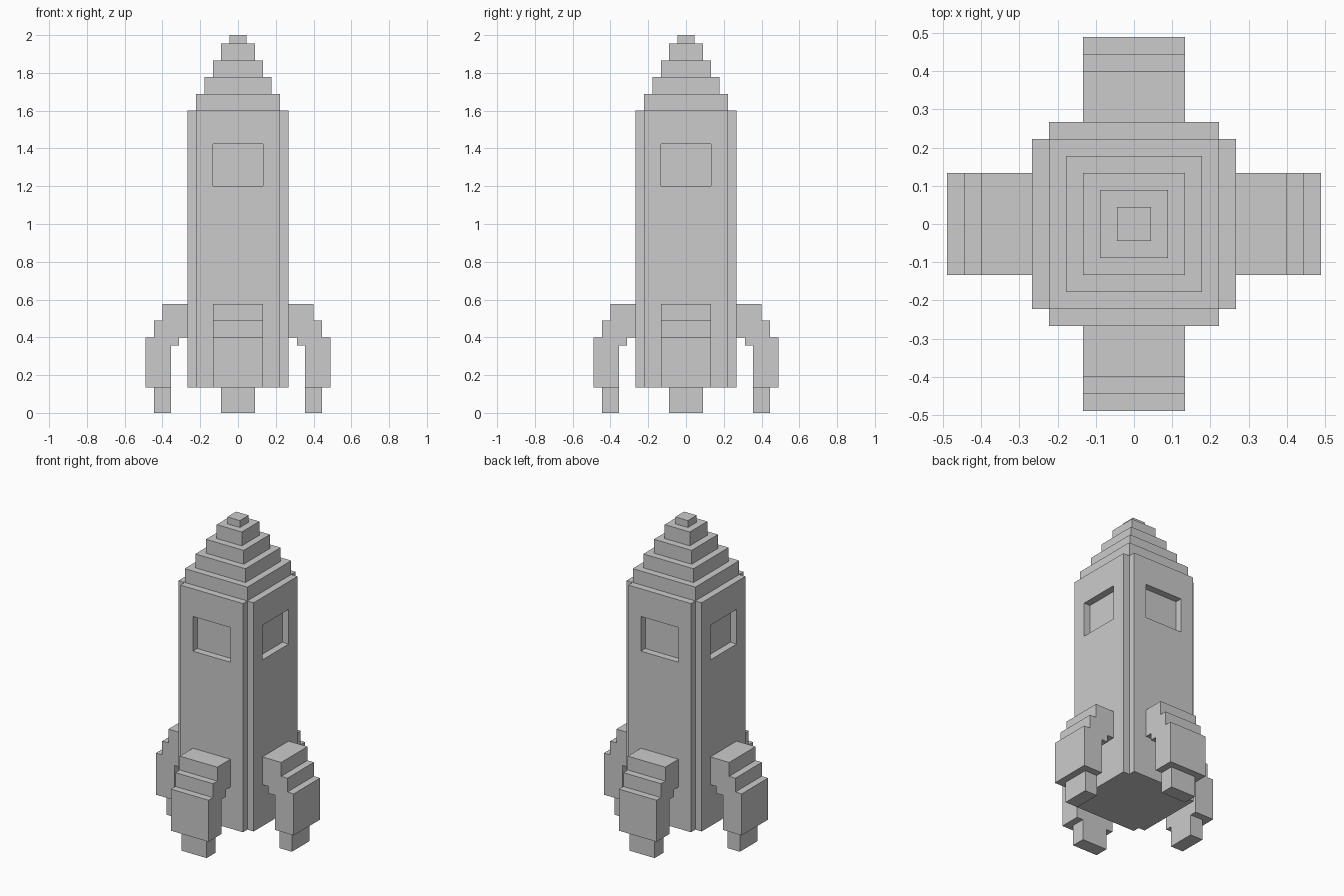
import bpy, bmesh
from math import radians
from mathutils import Matrix, Vector

if "Cube" in bpy.data.objects:
    bpy.data.objects.remove(bpy.data.objects["Cube"])

U = 2 / 45  # one block of the stepped grid


def make_object(name, bm):
    bmesh.ops.recalc_face_normals(bm, faces=bm.faces)
    mesh = bpy.data.meshes.new(name)
    bm.to_mesh(mesh)
    bm.free()
    obj = bpy.data.objects.new(name, mesh)
    bpy.context.collection.objects.link(obj)
    return obj


def extrude(bm, points, vec):
    face = bm.faces.new([bm.verts.new(Vector(p) * U) for p in points])
    ret = bmesh.ops.extrude_face_region(bm, geom=[face], use_keep_orig=True)
    verts = [g for g in ret["geom"] if isinstance(g, bmesh.types.BMVert)]
    bmesh.ops.translate(bm, verts=verts, vec=Vector(vec) * U)


def box(bm, x, y, z):
    extrude(bm, [(x[0], y[0], z[0]), (x[1], y[0], z[0]),
                 (x[1], y[1], z[0]), (x[0], y[1], z[0])], (0, 0, z[1] - z[0]))


# Body: square column with notched corners
bm = bmesh.new()
outline = [(6, -5), (6, 5), (5, 5), (5, 6), (-5, 6), (-5, 5),
           (-6, 5), (-6, -5), (-5, -5), (-5, -6), (5, -6), (5, -5)]
extrude(bm, [(x, y, 3) for x, y in outline], (0, 0, 33))
body = make_object("body", bm)

# Recessed window on each of the four sides
bm = bmesh.new()
box(bm, (-3, 3), (-8, -5), (27, 32))
box(bm, (-3, 3), (5, 8), (27, 32))
box(bm, (-8, -5), (-3, 3), (27, 32))
box(bm, (5, 8), (-3, 3), (27, 32))
cutter = make_object("window_cutter", bm)
cutter.hide_render = True
cutter.hide_set(True)
cut = body.modifiers.new("windows", "BOOLEAN")
cut.operation = "DIFFERENCE"
cut.solver = "EXACT"
cut.object = cutter

# Nose: stepped pyramid made from square rings
bm = bmesh.new()
profile = [(5, 36), (5, 38), (4, 38), (4, 40), (3, 40), (3, 42),
           (2, 42), (2, 44), (1, 44), (1, 45)]
rings = [[bm.verts.new(Vector((sx * h, sy * h, z)) * U)
          for sx, sy in ((-1, -1), (1, -1), (1, 1), (-1, 1))] for h, z in profile]
for low, high in zip(rings, rings[1:]):
    for i in range(4):
        j = (i + 1) % 4
        bm.faces.new((low[i], low[j], high[j], high[i]))
bm.faces.new(rings[0])
bm.faces.new(rings[-1])
make_object("nose", bm)

# Four stepped fins, each with a narrower foot
fin = [(6, 13), (9, 13), (9, 11), (10, 11), (10, 9), (11, 9), (11, 3),
       (8, 3), (8, 8), (7, 8), (7, 9), (6, 9)]
for k, side in enumerate(("right", "back", "left", "front")):
    turn = Matrix.Rotation(radians(90 * k), 4, "Z")
    bm = bmesh.new()
    extrude(bm, [(x, -3, z) for x, z in fin], (0, 6, 0))
    bm.transform(turn)
    make_object(side + "_fin", bm)
    bm = bmesh.new()
    box(bm, (8, 10), (-2, 2), (0, 3))
    bm.transform(turn)
    make_object(side + "_foot", bm)
